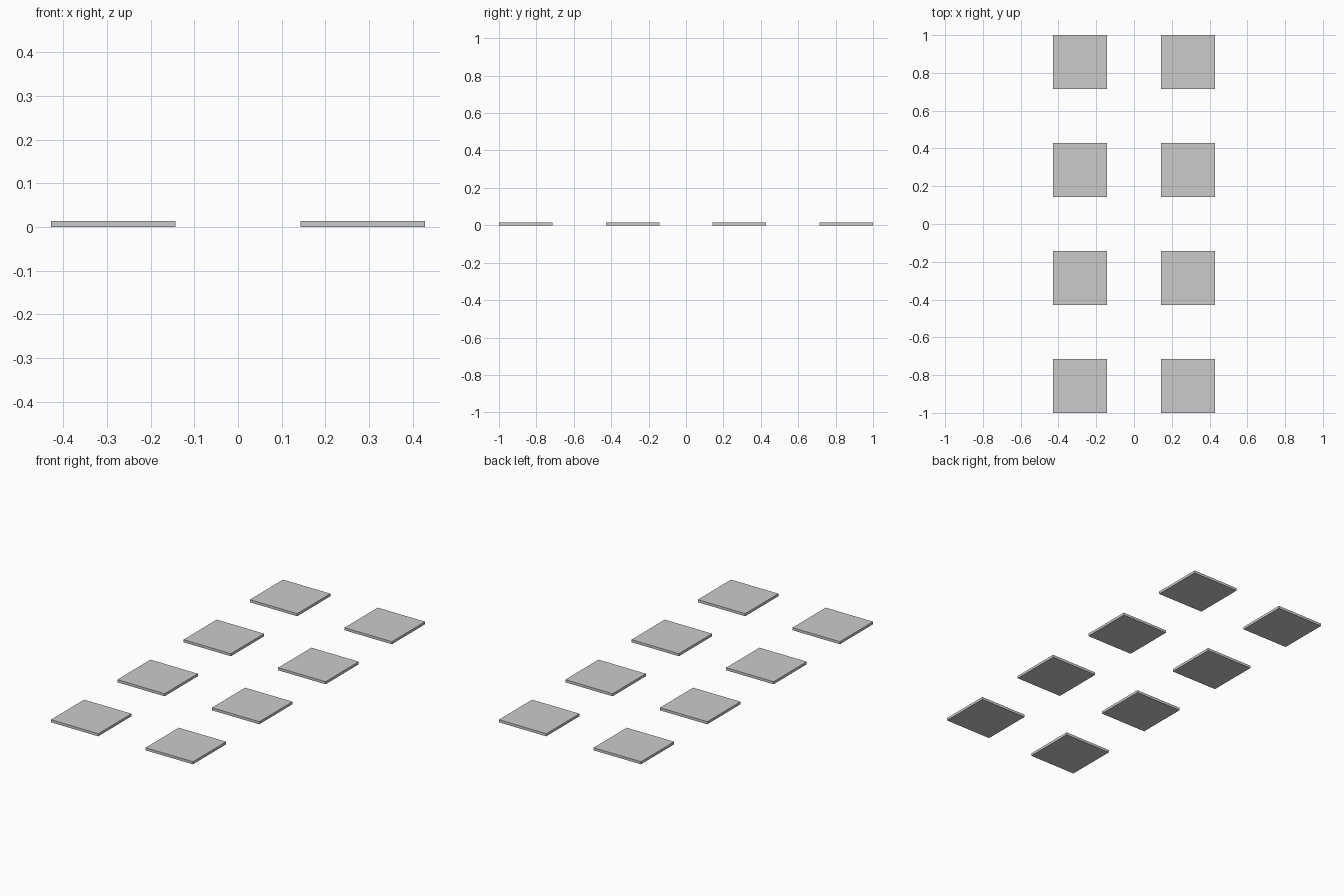
import bpy

if "Cube" in bpy.data.objects:
    bpy.data.objects.remove(bpy.data.objects["Cube"])

SIDE = 2 / 7        # tile width, also the gap between tiles
THICK = SIDE / 20   # tile thickness


def add_tile(name, x, y):
    bpy.ops.mesh.primitive_cube_add(size=1, location=(x, y, THICK / 2))
    tile = bpy.context.object
    tile.name = name
    tile.scale = (SIDE, SIDE, THICK)
    bpy.ops.object.transform_apply(location=False, rotation=False, scale=True)


# Two columns by four rows of thin square tiles
for col in range(2):
    for row in range(4):
        add_tile(f"tile_{row + 1}_{col + 1}",
                 (col - 0.5) * 2 * SIDE,
                 (row - 1.5) * 2 * SIDE)
